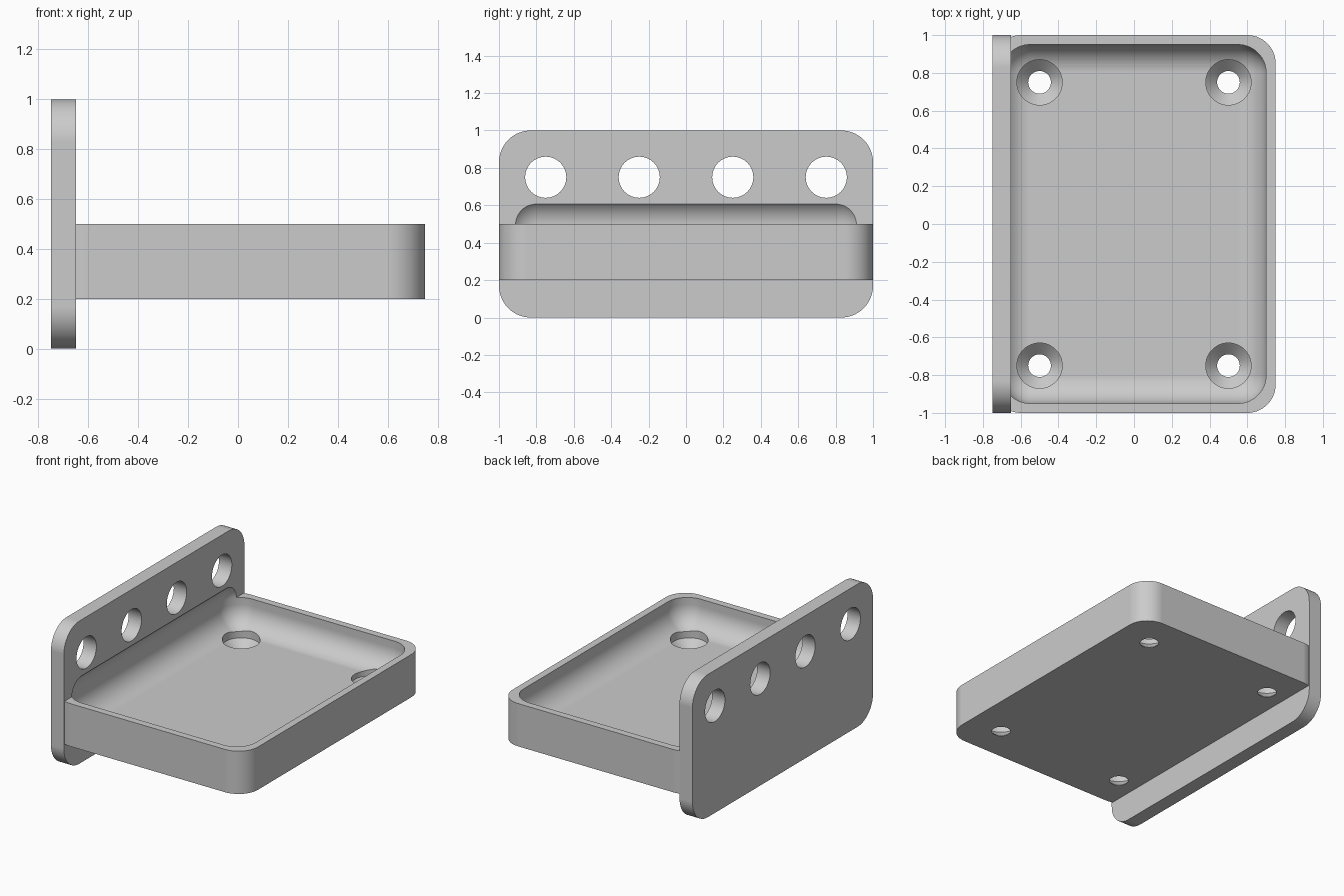
import bpy
import bmesh
from math import cos, sin, pi
from mathutils import Matrix, Vector

default = bpy.data.objects.get("Cube")
if default:
    bpy.data.objects.remove(default, do_unlink=True)

# Single grey material
grey = bpy.data.materials.new("plain_grey")
grey.use_nodes = True
colour = (0.6, 0.6, 0.6, 1)
grey.diffuse_color = colour
grey.node_tree.nodes["Principled BSDF"].inputs["Base Color"].default_value = colour


def make_object(name, bm):
    bmesh.ops.recalc_face_normals(bm, faces=bm.faces[:])
    mesh = bpy.data.meshes.new(name)
    bm.to_mesh(mesh)
    bm.free()
    mesh.materials.append(grey)
    obj = bpy.data.objects.new(name, mesh)
    bpy.context.collection.objects.link(obj)
    return obj


def box(name, low, high, radius, rounded_edges):
    """Box between two corners, with the chosen edges rounded."""
    low, high = Vector(low), Vector(high)
    bm = bmesh.new()
    size = Matrix.Diagonal((high - low).to_4d())
    bmesh.ops.create_cube(bm, size=1, matrix=Matrix.Translation((low + high) / 2) @ size)
    edges = [e for e in bm.edges if rounded_edges(e.verts[0].co - e.verts[1].co)]
    bmesh.ops.bevel(bm, geom=edges, offset=radius, segments=14, profile=0.5, affect='EDGES')
    return make_object(name, bm)


def lathe(name, profile, place, sides=48):
    """Closed solid of revolution from (radius, height) pairs."""
    bm = bmesh.new()
    rings = [[bm.verts.new(place @ Vector((r * cos(2 * pi * i / sides),
                                          r * sin(2 * pi * i / sides), h)))
              for i in range(sides)] for r, h in profile]
    for a, b in zip(rings, rings[1:]):
        for i in range(sides):
            j = (i + 1) % sides
            bm.faces.new((a[i], a[j], b[j], b[i]))
    bm.faces.new(rings[0])
    bm.faces.new(rings[-1])
    return make_object(name, bm)


def combine(target, tool, operation):
    mod = target.modifiers.new(operation.lower(), 'BOOLEAN')
    mod.operation, mod.object, mod.solver = operation, tool, 'EXACT'
    bpy.context.view_layer.objects.active = target
    bpy.ops.object.modifier_apply(modifier=mod.name)
    bpy.data.objects.remove(tool, do_unlink=True)


# Upright mounting plate and tray block, fused together
bracket = box("tray_bracket", (-0.75, -1, 0), (-0.65, 1, 1), 0.17,
              lambda d: abs(d.x) > 0.01)
tray = box("tray_block", (-0.749, -1, 0.2), (0.75, 1, 0.5), 0.15,
           lambda d: abs(d.z) > 0.01)
combine(bracket, tray, 'UNION')

# Rounded cavity, which also bites into the plate
cavity = box("cavity_cutter", (-0.7, -0.95, 0.3), (0.7, 0.95, 0.645), 0.15,
             lambda d: True)
combine(bracket, cavity, 'DIFFERENCE')

# Countersunk screw holes in the tray floor
screw = [(0.06, 0.1), (0.06, 0.203), (0.12, 0.263), (0.12, 0.55)]
for x in (-0.5, 0.5):
    for y in (-0.75, 0.75):
        cutter = lathe("screw_cutter", screw, Matrix.Translation((x, y, 0)))
        combine(bracket, cutter, 'DIFFERENCE')

# Row of round holes through the plate
for y in (-0.75, -0.25, 0.25, 0.75):
    place = Matrix.Translation((-0.7, y, 0.75)) @ Matrix.Rotation(pi / 2, 4, 'Y')
    cutter = lathe("plate_hole_cutter", [(0.11, -0.2), (0.11, 0.2)], place)
    combine(bracket, cutter, 'DIFFERENCE')

# Smooth fillets, crisp edges
bpy.ops.object.select_all(action='DESELECT')
bracket.select_set(True)
bpy.context.view_layer.objects.active = bracket
bpy.ops.object.shade_smooth_by_angle(angle=pi / 7)
normals = bracket.modifiers.new("even_normals", 'WEIGHTED_NORMAL')
normals.keep_sharp = True
